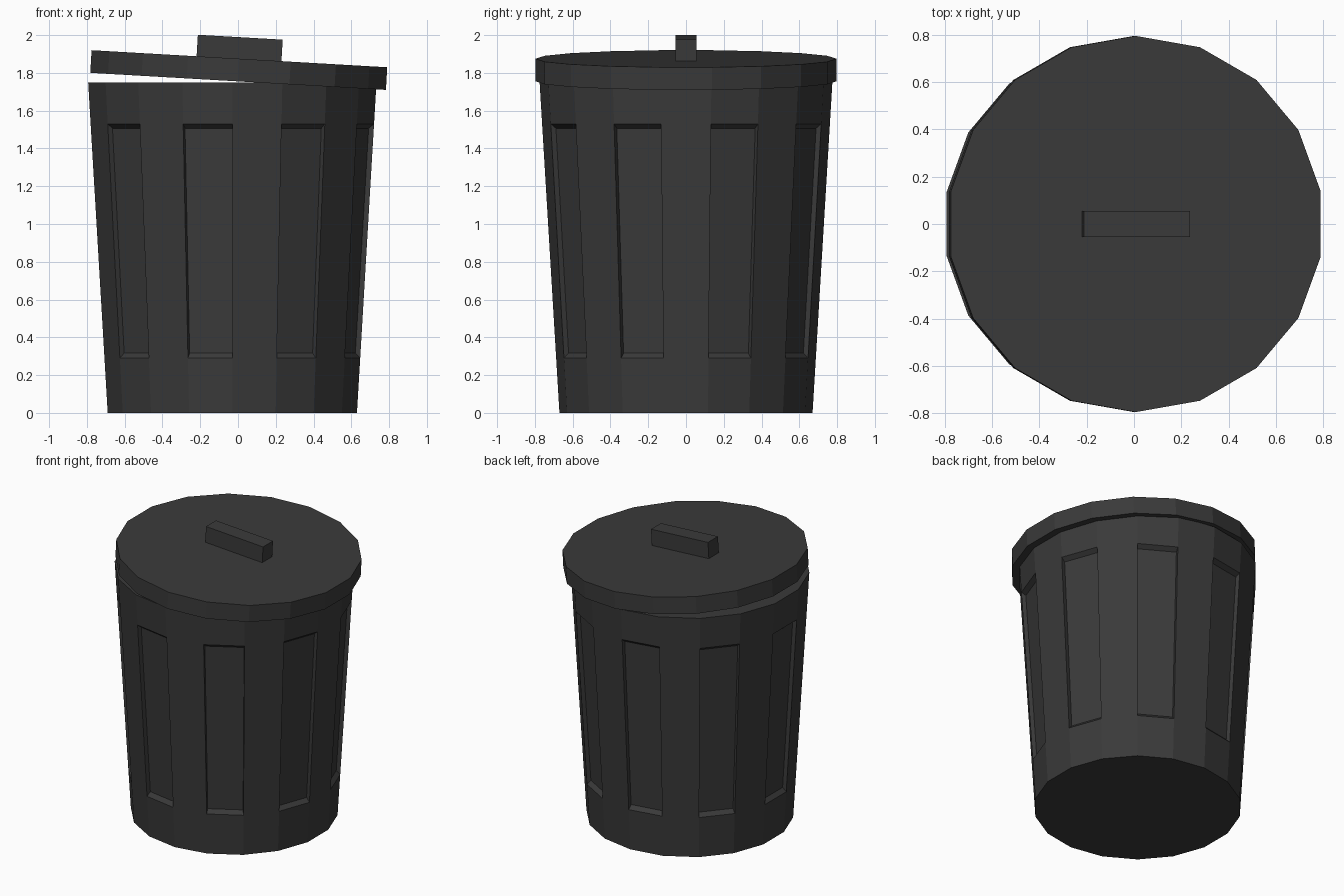
import bpy, bmesh
from math import sin, cos, radians
from mathutils import Matrix, Vector

if "Cube" in bpy.data.objects:
    bpy.data.objects.remove(bpy.data.objects["Cube"])

SIDES = 18
grey = bpy.data.materials.new("dark_grey")
grey.diffuse_color = (0.042, 0.042, 0.042, 1)
grey.use_nodes = True
grey.node_tree.nodes["Principled BSDF"].inputs["Base Color"].default_value = grey.diffuse_color


def finish(bm, name, matrix):
    bmesh.ops.recalc_face_normals(bm, faces=bm.faces)
    mesh = bpy.data.meshes.new(name)
    bm.to_mesh(mesh)
    bm.free()
    mesh.materials.append(grey)
    ob = bpy.data.objects.new(name, mesh)
    ob.matrix_world = matrix
    bpy.context.collection.objects.link(ob)
    return ob


def ring(bm, r, z):
    angles = [radians(10 + 360 / SIDES * i) for i in range(SIDES)]
    return [bm.verts.new((r * cos(a), r * sin(a), z)) for a in angles]


def lathe(bm, profile):
    """Capped faceted solid from (radius, z) rings; returns faces per band."""
    rings = [ring(bm, r, z) for r, z in profile]
    bands = []
    for lo, hi in zip(rings, rings[1:]):
        bands.append([bm.faces.new((lo[i], lo[(i + 1) % SIDES],
                                    hi[(i + 1) % SIDES], hi[i]))
                      for i in range(SIDES)])
    bm.faces.new(rings[0][::-1])
    bm.faces.new(rings[-1])
    return bands


# Tapered bin body
R0, R1, H = 0.67, 0.775, 1.75
bm = bmesh.new()
bands = lathe(bm, [(R0 + (R1 - R0) * z / H, z) for z in (0, 0.29, 1.53, H)])

# Recessed panel on every second side
for face in bands[1][::2]:
    centre, normal = face.calc_center_median(), face.normal.copy()
    face.normal_update()
    normal = face.normal.copy()
    new = bmesh.ops.extrude_face_region(bm, geom=[face])["geom"]
    for v in (g for g in new if isinstance(g, bmesh.types.BMVert)):
        v.co = centre + (v.co - centre) * 0.96 - normal * 0.027
    if face.is_valid:
        bmesh.ops.delete(bm, geom=[face], context="FACES_ONLY")
finish(bm, "bin_body", Matrix.Translation((-0.03, 0, 0)))

# Tilted lid
tilt = Matrix.Translation((0.004, 0, 1.815)) @ Matrix.Rotation(radians(3.3), 4, "Y")
bm = bmesh.new()
lathe(bm, [(0.796, -0.06), (0.796, 0.06)])
finish(bm, "lid", tilt)

# Lid handle
bm = bmesh.new()
bmesh.ops.create_cube(bm, size=1)
bmesh.ops.scale(bm, vec=Vector((0.45, 0.112, 0.115)), verts=bm.verts)
finish(bm, "lid_handle", tilt @ Matrix.Translation((-0.002, 0, 0.1165)))
